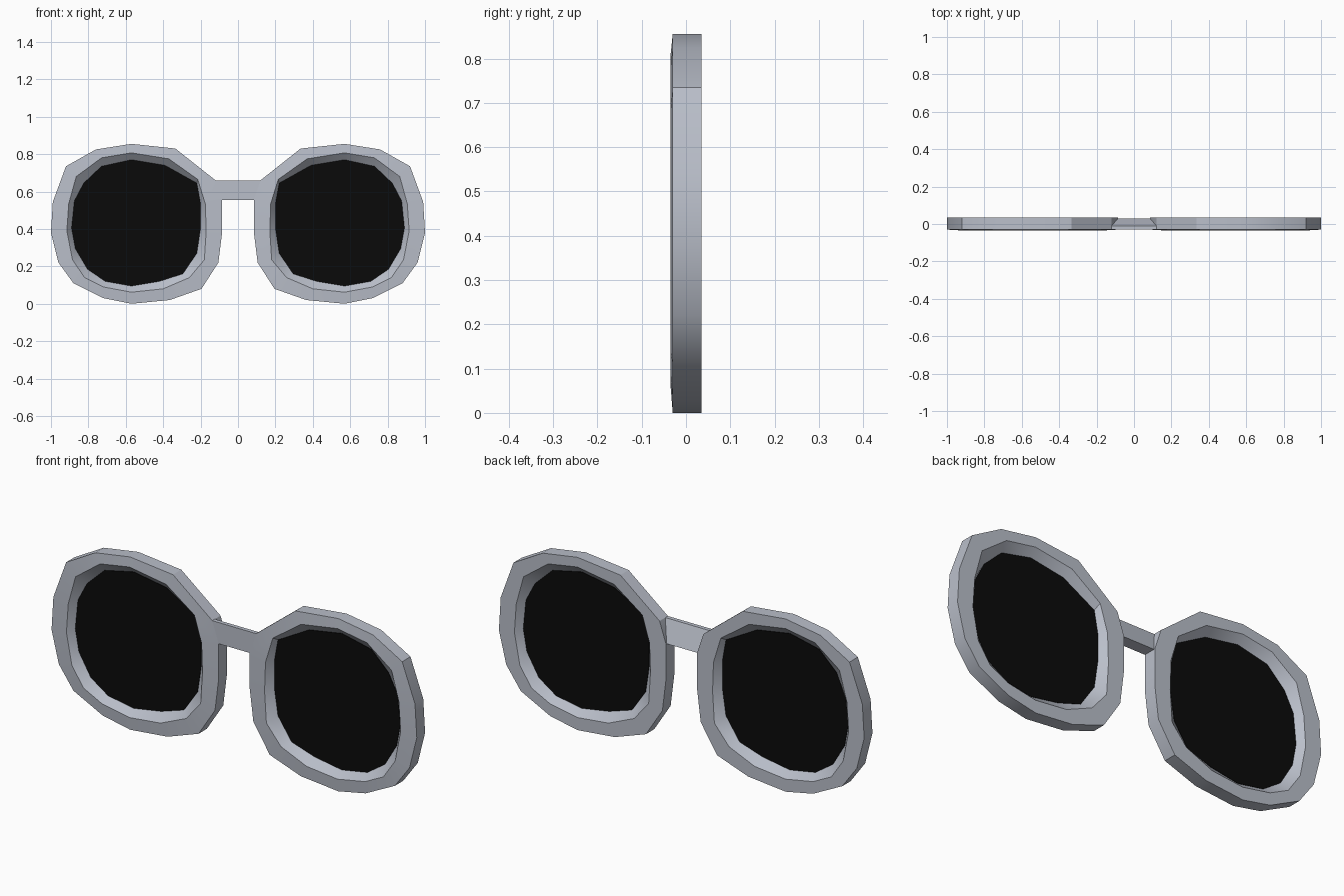
import bpy
import math

cube = bpy.data.objects.get("Cube")
if cube:
    bpy.data.objects.remove(cube)


def material(name, rgb, roughness):
    m = bpy.data.materials.new(name)
    m.use_nodes = True
    m.diffuse_color = (*rgb, 1)
    bsdf = m.node_tree.nodes["Principled BSDF"]
    bsdf.inputs["Base Color"].default_value = (*rgb, 1)
    bsdf.inputs["Roughness"].default_value = roughness
    return m


frame_grey = material("frame grey", (0.49, 0.52, 0.59), 0.5)
lens_black = material("lens black", (0.003, 0.003, 0.003), 0.4)


def build(name, verts, faces, mat, smooth=False):
    me = bpy.data.meshes.new(name)
    me.from_pydata(verts, [], faces)
    me.materials.append(mat)
    ob = bpy.data.objects.new(name, me)
    bpy.context.collection.objects.link(ob)
    bpy.ops.object.select_all(action='DESELECT')
    ob.select_set(True)
    bpy.context.view_layer.objects.active = ob
    bpy.ops.object.mode_set(mode='EDIT')
    bpy.ops.mesh.select_all(action='SELECT')
    bpy.ops.mesh.normals_make_consistent(inside=False)
    bpy.ops.object.mode_set(mode='OBJECT')
    if smooth:
        bpy.ops.object.shade_smooth_by_angle(angle=math.radians(30))
    return ob


def loft(loops, closed):
    """Bridge equal-length loops; closed joins last to first, else both ends are capped."""
    n, k = len(loops[0]), len(loops)
    verts = [v for loop in loops for v in loop]
    faces = []
    for a in range(k if closed else k - 1):
        b = (a + 1) % k
        for i in range(n):
            j = (i + 1) % n
            faces.append((a * n + i, a * n + j, b * n + j, b * n + i))
    if not closed:
        faces += [tuple(range(n)), tuple(range((k - 1) * n, k * n))]
    return verts, faces


# Outlines of one rim as (x, z): outer edge, lip edge, lens edge
OUTER = [(.12, .66), (.335, .83), (.57, .855), (.76, .825), (.92, .735), (.99, .545),
         (1.0, .38), (.96, .22), (.88, .11), (.72, .03), (.57, 0), (.365, .02),
         (.195, .08), (.105, .22), (.085, .38), (.085, .555)]
LIP = [(.215, .665), (.37, .775), (.57, .807), (.73, .78), (.865, .68), (.905, .535),
       (.915, .39), (.885, .235), (.82, .14), (.72, .09), (.57, .062), (.4, .08),
       (.26, .14), (.18, .235), (.17, .39), (.175, .535)]
LENS = [(.22, .645), (.39, .74), (.57, .77), (.73, .735), (.825, .645), (.875, .55),
        (.89, .405), (.87, .295), (.805, .185), (.71, .12), (.57, .095), (.42, .12),
        (.295, .16), (.22, .27), (.2, .405), (.2, .535)]


def ring(points, y, side):
    return [(side * x, y, z) for x, z in points]


for side, label in ((1, "left"), (-1, "right")):
    # Rim with an inward V that holds the lens
    section = [(OUTER, -.03), (LIP, -.035), (LENS, 0), (LIP, .035), (OUTER, .035)]
    build(label + "_rim", *loft([ring(p, y, side) for p, y in section], True),
          frame_grey, True)
    # Thin dark lens
    build(label + "_lens", *loft([ring(LENS, y, side) for y in (-.002, .002)], False),
          lens_black)

# Bridge with a back face that slopes forward towards the top
profile = [(-.03, .66), (-.01, .66), (.03, .555), (-.03, .555)]
ends = [[(side * (.12 if z > .6 else .085), y, z) for y, z in profile] for side in (-1, 1)]
build("bridge", *loft(ends, False), frame_grey)
